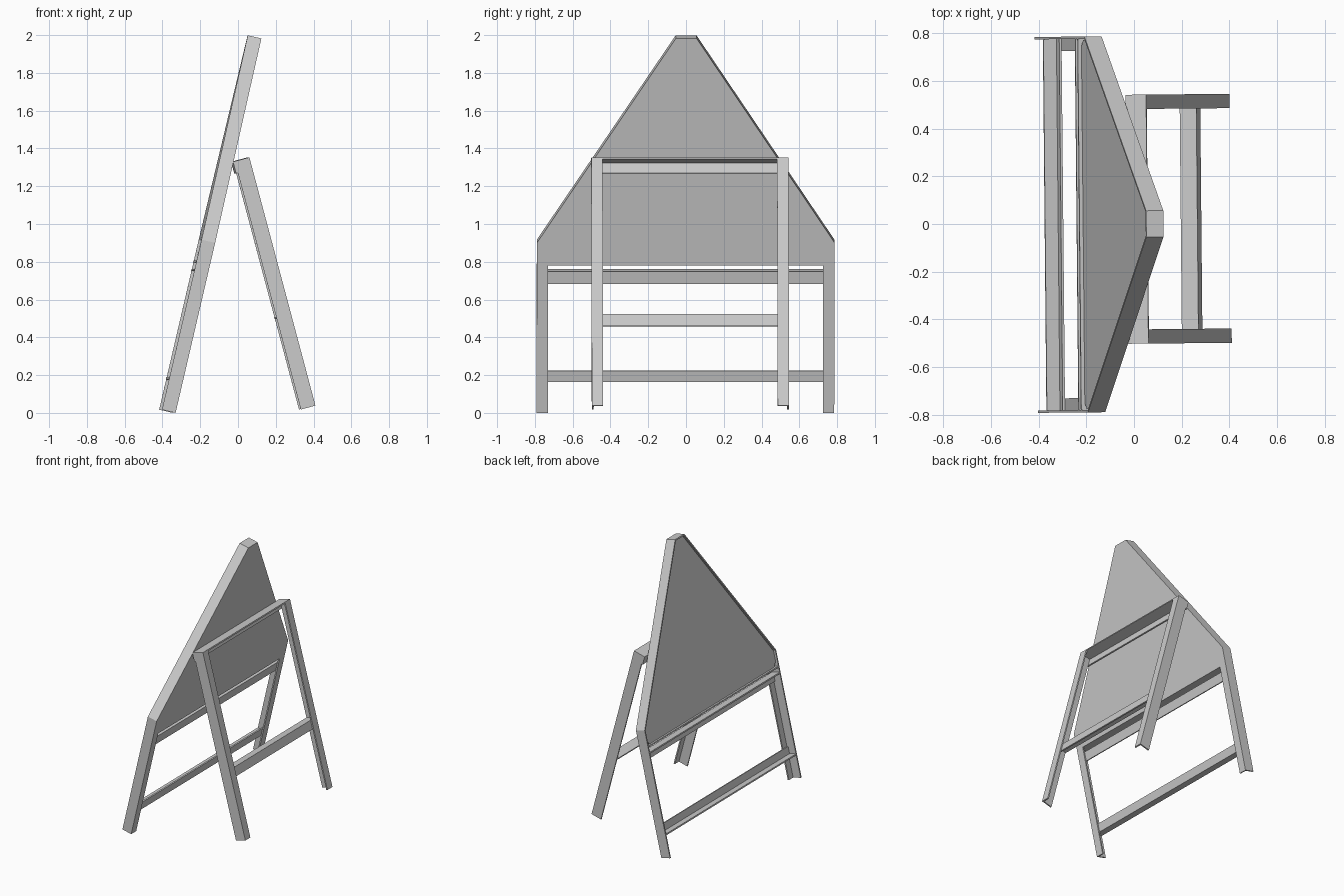
import bpy, bmesh
from math import sin, cos, radians
from mathutils import Matrix, Vector

if "Cube" in bpy.data.objects:
    bpy.data.objects.remove(bpy.data.objects["Cube"])

T = 0.01                                   # sheet thickness
YAW = Matrix.Rotation(0.0095, 4, 'Z')      # the stand is turned very slightly


def frame(origin, lean):
    """Local axes: (sideways y, up along the frame v, depth towards the back d)."""
    a = radians(lean)
    side, up, back = Vector((0, 1, 0)), Vector((sin(a), 0, cos(a))), Vector((cos(a), 0, -sin(a)))
    m = Matrix((side, up, back)).transposed().to_4x4()
    m.translation = origin
    return YAW @ m


def prism(name, outline, d0, d1, fr):
    """Extrude an outline of (y, v) points from depth d0 to d1."""
    bm = bmesh.new()
    face = bm.faces.new([bm.verts.new((y, v, d0)) for y, v in outline])
    ext = bmesh.ops.extrude_face_region(bm, geom=[face])
    verts = [e for e in ext['geom'] if isinstance(e, bmesh.types.BMVert)]
    bmesh.ops.translate(bm, vec=(0, 0, d1 - d0), verts=verts)
    bmesh.ops.transform(bm, matrix=fr, verts=bm.verts)
    bmesh.ops.recalc_face_normals(bm, faces=bm.faces)
    me = bpy.data.meshes.new(name)
    bm.to_mesh(me)
    bm.free()
    ob = bpy.data.objects.new(name, me)
    bpy.context.collection.objects.link(ob)


def rect(y0, y1, v0, v1):
    return [(y0, v0), (y1, v0), (y1, v1), (y0, v1)]


def mirrored(half):
    """Complete a right half outline with its left half."""
    return half + [(-y, v) for y, v in reversed(half)]


def angle_bar(name, half, v0, v1, depth, lip_on_top, fr):
    """L-section rail: a back plate and a lip reaching forwards."""
    prism(name + "_plate", rect(-half, half, v0, v1), depth - 2 * T, depth - T, fr)
    lip = (v1 - T, v1) if lip_on_top else (v0, v0 + T)
    prism(name + "_lip", rect(-half, half, *lip), -0.002, depth - 2 * T, fr)


# Front frame: leaning sign holder
front = frame((-0.41, 0, 0.017), 13.1)
W, D, L, S, LEG = 0.788, 0.074, 2.035, 0.924, 0.06
hexa = mirrored([(W, 0), (W, S), (0.055, L)])
inner = mirrored([(W - T, 0), (W - T, S - 0.003), (0.05, L - T)])
prism("front_rim", hexa + inner[::-1], 0, D, front)
notch = [(-W + LEG, 0), (-W + LEG, 0.80), (W - LEG, 0.80), (W - LEG, 0)]
prism("front_back_sheet", hexa + notch, D - T, D, front)
prism("board_bottom_lip", rect(-W + T, W - T, 0.80, 0.81), -0.002, D - T, front)

# Sign board set just inside the rim, with clipped lower corners
board = mirrored([(W - 0.04, 0.812), (W - 0.014, 0.845), (W - 0.014, S - 0.005), (0.048, L - 0.012)])
prism("sign_board", board, 0.013, D - T, front)

# Front rails
angle_bar("front_upper_rail", W - T, 0.698, 0.765, D, True, front)
angle_bar("front_lower_rail", W - T, 0.164, 0.226, D, False, front)

# Rear support frame
rear = frame((0.328, 0.02, 0.018), -14.9)
RW, RD, RL = 0.522, 0.08, 1.36
rim = mirrored([(RW, 0), (RW, RL)]) + mirrored([(RW - T, 0), (RW - T, RL - T)])[::-1]
prism("rear_rim", rim, 0, RD, rear)
for side, label in ((1, "left"), (-1, "right")):
    ys = sorted((side * (RW - LEG), side * RW))
    prism("rear_leg_face_" + label, rect(*ys, 0, RL), RD - T, RD, rear)
prism("rear_top_hinge_flange", rect(-RW, RW, RL - 0.065, RL), -T, 0, rear)
angle_bar("rear_rail", RW - T, 0.44, 0.505, RD, True, rear)
